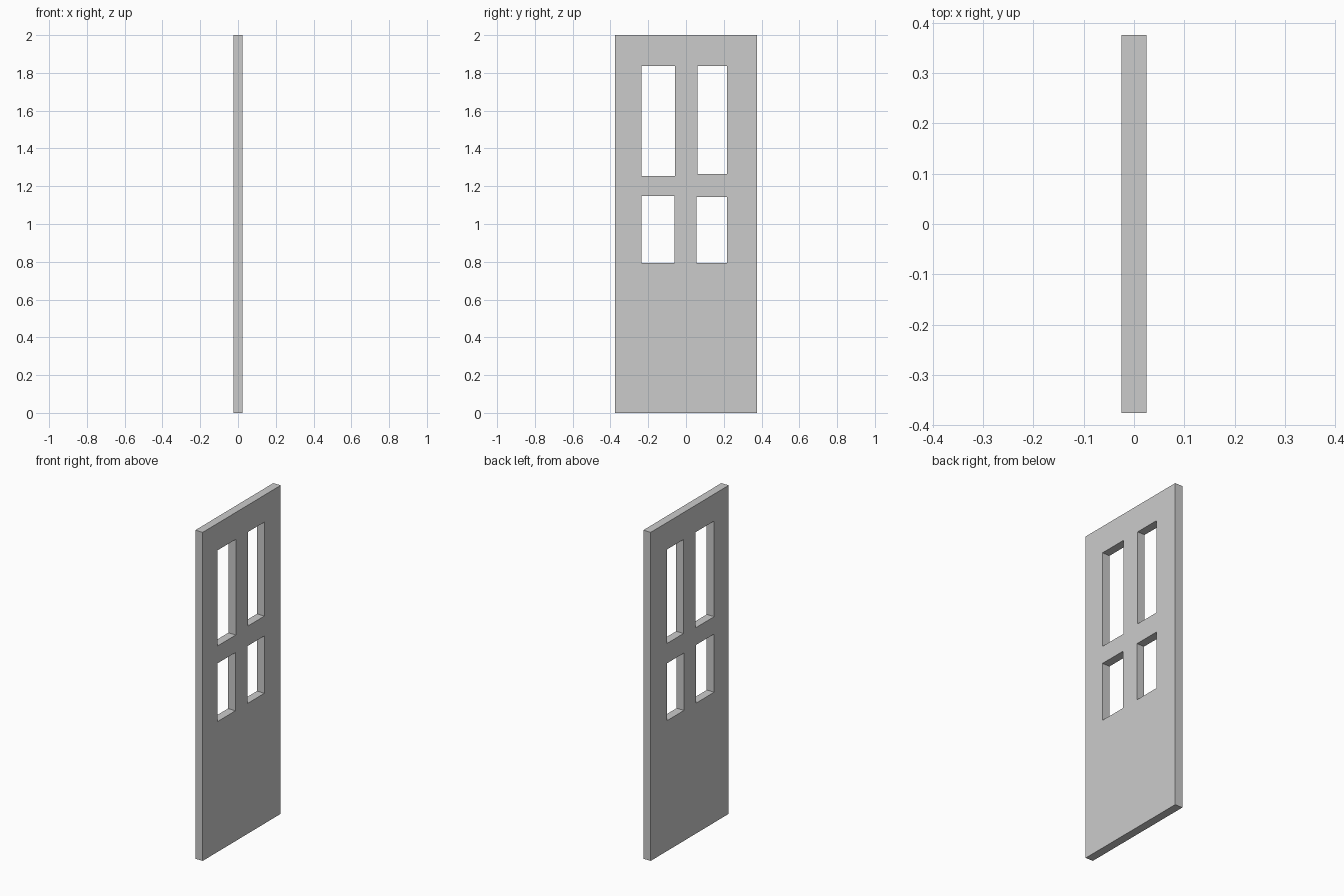
import bpy

if "Cube" in bpy.data.objects:
    bpy.data.objects.remove(bpy.data.objects["Cube"])

THICK, WIDTH, HEIGHT = 0.05, 0.75, 2.0


def box(name, x, y, z):
    """Box spanning the given (min, max) ranges."""
    spans = (x, y, z)
    bpy.ops.mesh.primitive_cube_add(size=1, location=[(a + b) / 2 for a, b in spans])
    obj = bpy.context.object
    obj.name = name
    obj.scale = [b - a for a, b in spans]
    bpy.ops.object.transform_apply(location=True, rotation=False, scale=True)
    return obj


# Door slab
door = box("door_panel", (-THICK / 2, THICK / 2), (-WIDTH / 2, WIDTH / 2), (0, HEIGHT))

# Four window openings, slightly uneven: (y range, z range)
windows = [
    ((-0.235, -0.057), (1.254, 1.836)),  # upper left
    ((0.060, 0.218), (1.264, 1.836)),    # upper right
    ((-0.235, -0.061), (0.794, 1.148)),  # lower left
    ((0.055, 0.218), (0.794, 1.143)),    # lower right
]
for y, z in windows:
    cutter = box("window_cutter", (-THICK, THICK), y, z)
    cutter.hide_render = True
    bpy.context.view_layer.objects.active = door
    cut = door.modifiers.new("window", 'BOOLEAN')
    cut.operation = 'DIFFERENCE'
    cut.solver = 'EXACT'
    cut.object = cutter
    bpy.ops.object.modifier_apply(modifier=cut.name)
    bpy.data.objects.remove(cutter)
